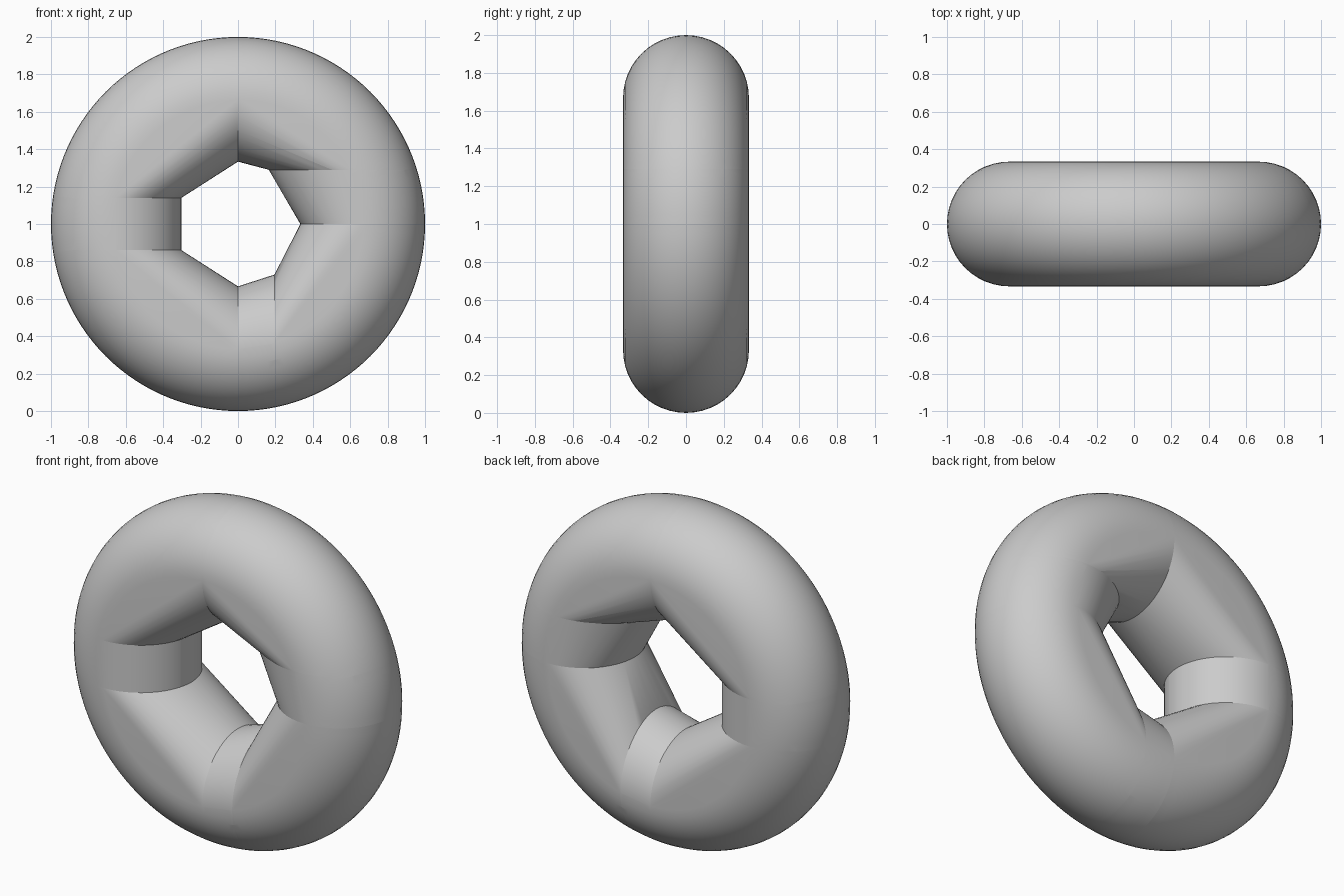
import bpy, bmesh, math
from mathutils import Matrix

if "Cube" in bpy.data.objects:
    bpy.data.objects.remove(bpy.data.objects["Cube"])

MAJOR, MINOR, BIG = 2 / 3, 1 / 3, 9


def ring_mesh():
    """Full ring standing upright around the y axis."""
    bm = bmesh.new()
    n, m = 120, 48
    rows = []
    for i in range(n):
        a = 2 * math.pi * i / n
        row = []
        for j in range(m):
            b = 2 * math.pi * j / m
            r = MAJOR + MINOR * math.cos(b)
            row.append(bm.verts.new((r * math.cos(a), MINOR * math.sin(b), r * math.sin(a))))
        rows.append(row)
    for i in range(n):
        for j in range(m):
            k, l = (i + 1) % n, (j + 1) % m
            bm.faces.new((rows[i][j], rows[k][j], rows[k][l], rows[i][l]))
    return bm


def ring_piece(name, x0, x1, z0, z1):
    """Cut the ring to a box and wrap what is left in its convex hull."""
    bm = ring_mesh()
    for co, no in (((x0, 0, 0), (-1, 0, 0)), ((x1, 0, 0), (1, 0, 0)),
                   ((0, 0, z0), (0, 0, -1)), ((0, 0, z1), (0, 0, 1))):
        if max(abs(c) for c in co) < BIG:
            bmesh.ops.bisect_plane(bm, geom=bm.verts[:] + bm.edges[:] + bm.faces[:],
                                   dist=1e-5, plane_co=co, plane_no=no, clear_outer=True)
    hull = bmesh.new()
    for v in bm.verts:
        hull.verts.new(v.co)
    bm.free()
    bmesh.ops.remove_doubles(hull, verts=hull.verts[:], dist=1e-4)
    bmesh.ops.convex_hull(hull, input=hull.verts[:])
    bmesh.ops.delete(hull, geom=[v for v in hull.verts if not v.link_faces], context='VERTS')
    bmesh.ops.recalc_face_normals(hull, faces=hull.faces[:])
    hull.transform(Matrix.Translation((0, 0, 1)))
    me = bpy.data.meshes.new(name)
    hull.to_mesh(me)
    hull.free()
    ob = bpy.data.objects.new(name, me)
    bpy.context.collection.objects.link(ob)
    bpy.ops.object.select_all(action='DESELECT')
    ob.select_set(True)
    bpy.context.view_layer.objects.active = ob
    bpy.ops.object.shade_smooth_by_angle(angle=math.radians(30))


# Seven convex sections, each straight across the hole
ring_piece("left_section", -BIG, 0, -0.14, 0.14)
ring_piece("upper_left_section", -BIG, 0, 0.14, BIG)
ring_piece("lower_left_section", -BIG, 0, -BIG, -0.14)
ring_piece("upper_right_section", 0, BIG, 0.29, BIG)
ring_piece("right_section", 0, BIG, 0, 0.29)
ring_piece("lower_right_section", 0.195, BIG, -BIG, 0)
ring_piece("bottom_section", 0, 0.195, -BIG, 0)
